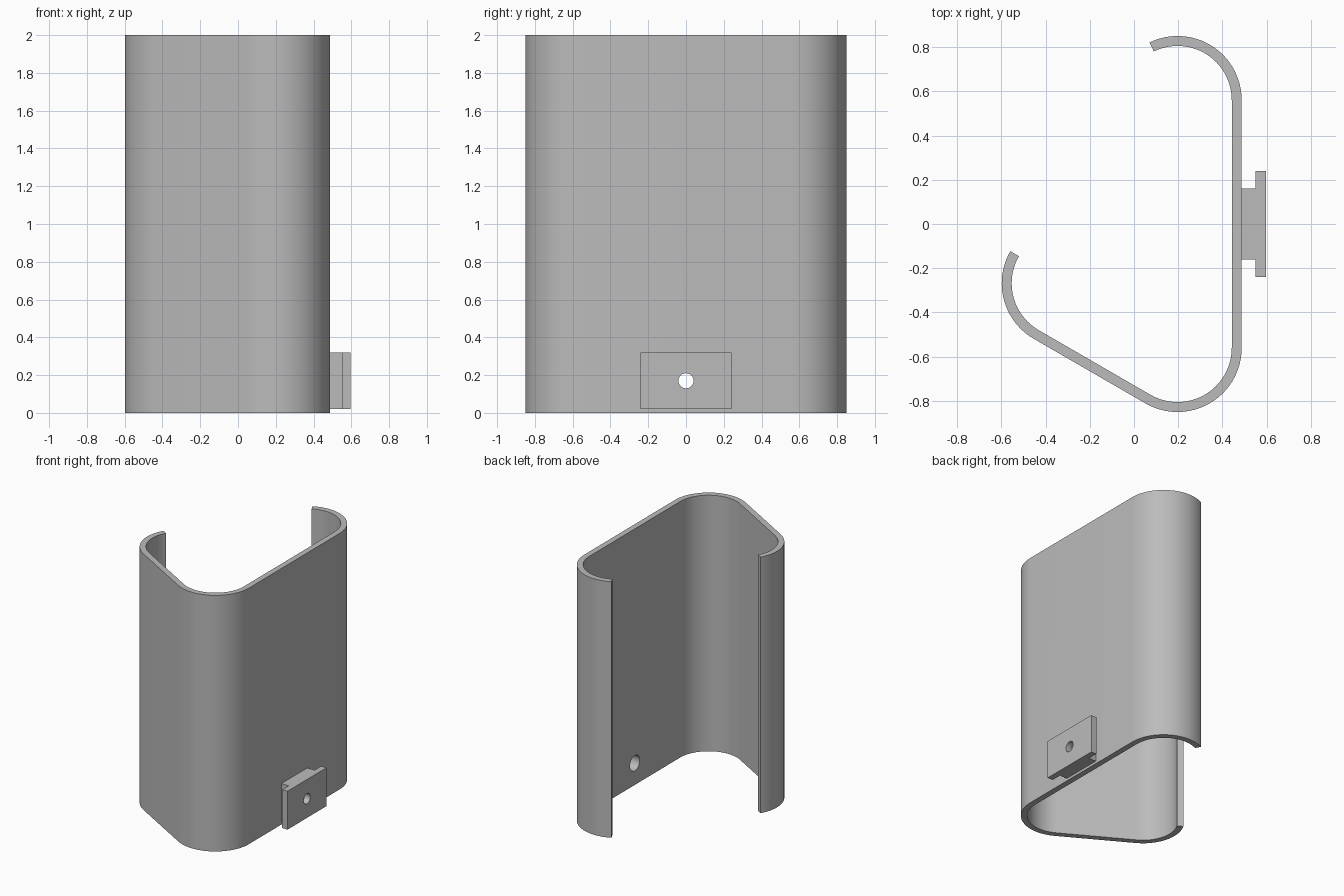
import bpy, bmesh, math
from mathutils import Matrix

cube = bpy.data.objects.get("Cube")
if cube:
    bpy.data.objects.remove(cube, do_unlink=True)

grey = bpy.data.materials.new("plain grey")
grey.use_nodes = True
grey.diffuse_color = (0.5, 0.5, 0.5, 1)
grey.node_tree.nodes["Principled BSDF"].inputs["Base Color"].default_value = (0.5, 0.5, 0.5, 1)

RADIUS, THICKNESS = 0.29, 0.045
WALL_X = 0.487
HOLE_Z = 0.17


def finish(name, bm):
    bmesh.ops.recalc_face_normals(bm, faces=bm.faces)
    mesh = bpy.data.meshes.new(name)
    bm.to_mesh(mesh)
    bm.free()
    mesh.materials.append(grey)
    obj = bpy.data.objects.new(name, mesh)
    bpy.context.collection.objects.link(obj)
    return obj


def extrude_outline(name, outline, bottom, top):
    bm = bmesh.new()
    face = bm.faces.new([bm.verts.new((x, y, bottom)) for x, y in outline])
    grown = bmesh.ops.extrude_face_region(bm, geom=[face])["geom"]
    moved = [g for g in grown if isinstance(g, bmesh.types.BMVert)]
    bmesh.ops.translate(bm, verts=moved, vec=(0, 0, top - bottom))
    return finish(name, bm)


def arc(centre, radius, start, end, steps=24):
    angles = [math.radians(start + (end - start) * i / steps) for i in range(steps + 1)]
    return [(centre[0] + radius * math.cos(a), centre[1] + radius * math.sin(a)) for a in angles]


def wall_line(radius):
    # rounded bends joined by straight runs
    return (arc((0.197, 0.56), radius, 116, 0)
            + arc((0.197, -0.56), radius, 0, -120)
            + arc((-0.308, -0.268), radius, -120, -210))


def drill(obj, radius, x_start, x_end):
    bm = bmesh.new()
    place = Matrix.Translation(((x_start + x_end) / 2, 0, HOLE_Z)) @ Matrix.Rotation(math.pi / 2, 4, 'Y')
    bmesh.ops.create_cone(bm, cap_ends=True, segments=40, radius1=radius, radius2=radius,
                          depth=x_end - x_start, matrix=place)
    cutter = finish("drill_cutter", bm)
    cutter.hide_render = True
    mod = obj.modifiers.new("hole", 'BOOLEAN')
    mod.operation = 'DIFFERENCE'
    mod.solver = 'EXACT'
    mod.object = cutter
    bpy.context.view_layer.objects.active = obj
    bpy.ops.object.modifier_apply(modifier=mod.name)
    bpy.data.objects.remove(cutter, do_unlink=True)


# Curved open shell
shell = extrude_outline("curved_shell",
                        wall_line(RADIUS) + wall_line(RADIUS - THICKNESS)[::-1], 0, 2)

# T-shaped mounting bracket
half = [(WALL_X, 0.16), (0.55, 0.16), (0.55, 0.24), (0.596, 0.24)]
bracket = extrude_outline("mounting_bracket",
                          half + [(x, -y) for x, y in reversed(half)], 0.02, 0.32)

# Wide bore from the inside, narrow hole through the plate
drill(shell, 0.06, 0.38, 0.53)
drill(bracket, 0.06, 0.45, 0.55)
drill(bracket, 0.04, 0.53, 0.65)

for obj in (shell, bracket):
    bpy.ops.object.select_all(action='DESELECT')
    obj.select_set(True)
    bpy.context.view_layer.objects.active = obj
    bpy.ops.object.shade_smooth_by_angle(angle=math.radians(30))
